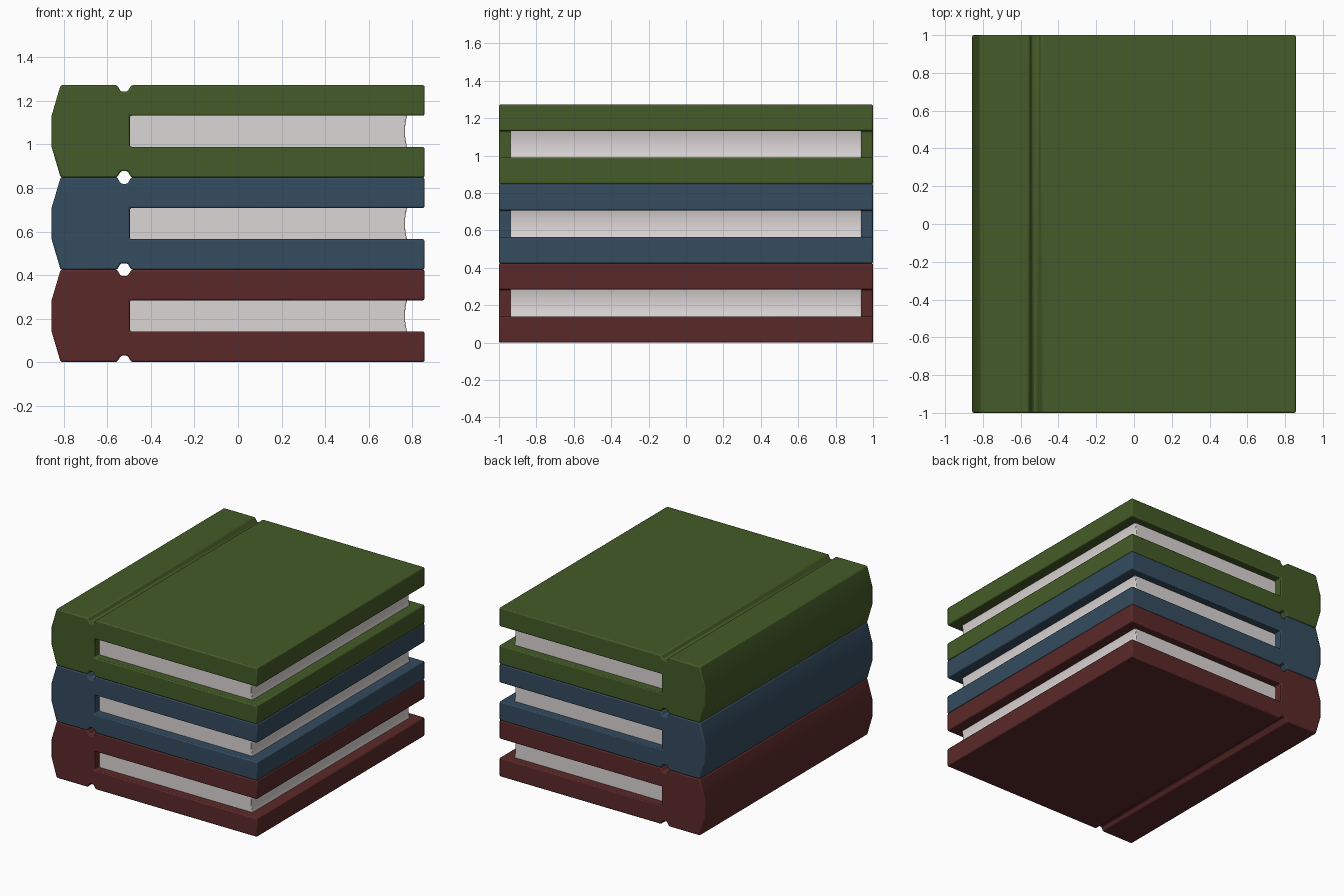
import bpy, bmesh

if "Cube" in bpy.data.objects:
    bpy.data.objects.remove(bpy.data.objects["Cube"])

H = 0.425       # height of one book
PITCH = 0.424   # spacing in the stack


def material(name, rgb):
    m = bpy.data.materials.new(name)
    m.diffuse_color = (*rgb, 1)
    m.use_nodes = True
    m.node_tree.nodes["Principled BSDF"].inputs["Base Color"].default_value = m.diffuse_color
    return m


def extrude_profile(name, points, half_y, z, mat, bevel):
    """Extrude an x/z outline along y, with rounded edges."""
    bm = bmesh.new()
    face = bm.faces.new([bm.verts.new((x, -half_y, pz)) for x, pz in points])
    out = bmesh.ops.extrude_face_region(bm, geom=[face])
    verts = [v for v in out["geom"] if isinstance(v, bmesh.types.BMVert)]
    bmesh.ops.translate(bm, verts=verts, vec=(0, 2 * half_y, 0))
    bmesh.ops.recalc_face_normals(bm, faces=bm.faces)
    mesh = bpy.data.meshes.new(name)
    bm.to_mesh(mesh)
    bm.free()
    mesh.materials.append(mat)
    ob = bpy.data.objects.new(name, mesh)
    ob.location.z = z
    bpy.context.collection.objects.link(ob)
    mod = ob.modifiers.new("rounded_edges", "BEVEL")
    mod.width = bevel
    mod.segments = 2
    mod.limit_method = "ANGLE"
    mod.angle_limit = 0.6
    bpy.context.view_layer.objects.active = ob
    ob.select_set(True)
    bpy.ops.object.shade_smooth_by_angle(angle=0.7)
    ob.select_set(False)
    return ob


# cover outline: lower half, mirrored to make the upper half
outer = [(-0.857, 0.142), (-0.815, 0), (-0.556, 0), (-0.538, 0.03),
         (-0.508, 0.03), (-0.49, 0), (0.857, 0), (0.857, 0.141), (-0.497, 0.141)]
cover = outer + [(x, H - z) for x, z in reversed(outer)]

# page block outline with a hollow fore edge
fore_edge = [(0.783 - 0.016 * (1 - (i / 4 - 1) ** 2), 0.12 + (H - 0.24) * i / 8)
             for i in range(9)]
pages = [(-0.53, 0.12)] + fore_edge + [(-0.53, H - 0.12)]

paper = material("paper", (0.72, 0.67, 0.67))
colours = [("red", (0.105, 0.022, 0.022)),
           ("blue", (0.035, 0.072, 0.115)),
           ("green", (0.058, 0.105, 0.021))]

# three stacked books
for i, (name, rgb) in enumerate(colours):
    z = i * PITCH
    extrude_profile(name + "_book_cover", cover, 1.0, z,
                    material(name + " cloth", rgb), 0.008)
    extrude_profile(name + "_book_pages", pages, 0.937, z, paper, 0.004)
